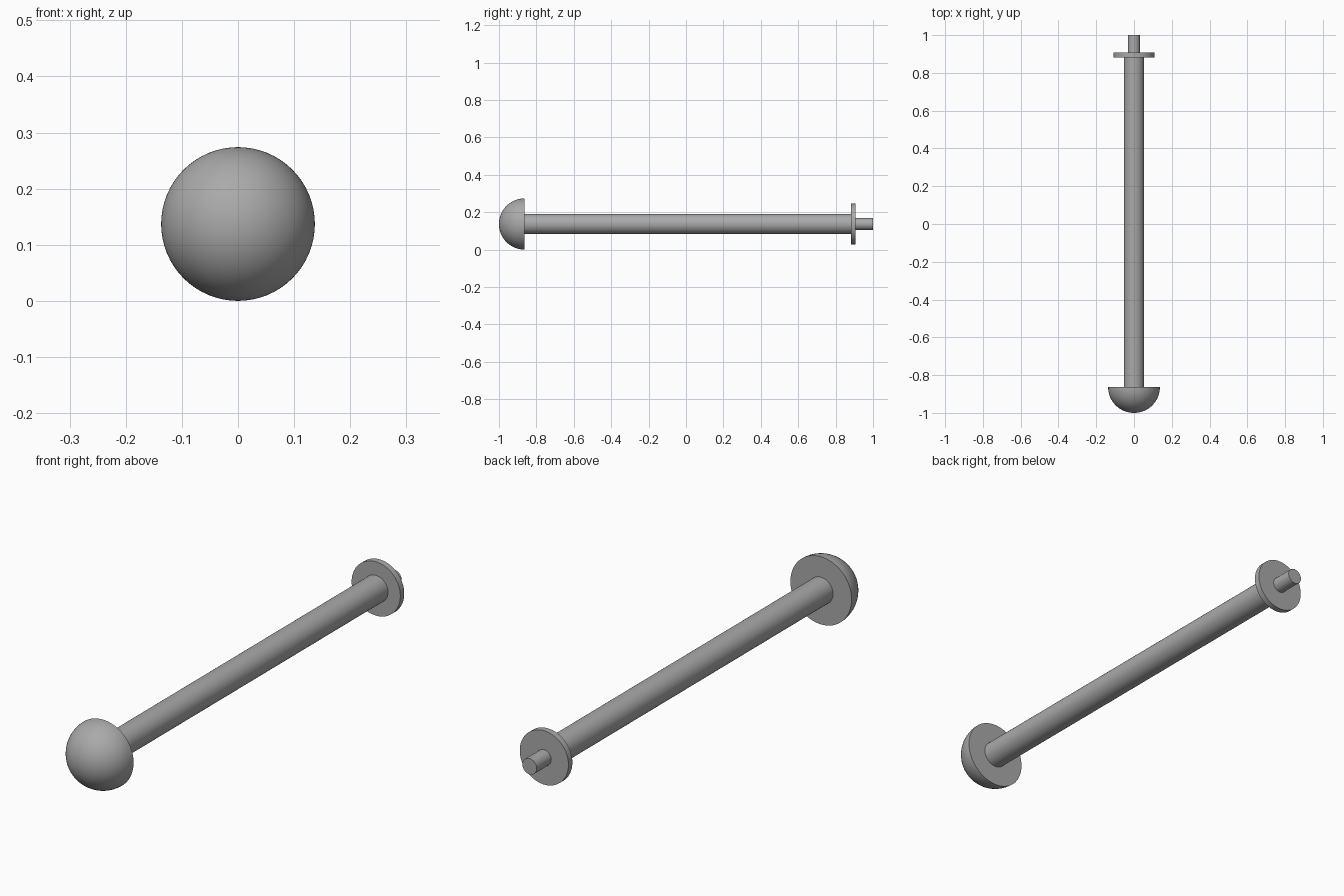
import bpy, bmesh, math

if "Cube" in bpy.data.objects:
    bpy.data.objects.remove(bpy.data.objects["Cube"])

R = 0.137          # head radius, also the axis height
SEGMENTS = 64

steel = bpy.data.materials.new("grey steel")
steel.diffuse_color = (0.4, 0.4, 0.4, 1)
steel.use_nodes = True
steel.node_tree.nodes["Principled BSDF"].inputs["Base Color"].default_value = steel.diffuse_color


def lathe(name, profile):
    """Spin (radius, y) points around the long axis."""
    bm = bmesh.new()
    rings = []
    for r, y in profile:
        if r == 0:
            rings.append([bm.verts.new((0, y, R))])
        else:
            angles = [2 * math.pi * i / SEGMENTS for i in range(SEGMENTS)]
            rings.append([bm.verts.new((r * math.cos(a), y, R + r * math.sin(a))) for a in angles])
    for a, b in zip(rings, rings[1:]):
        for i in range(SEGMENTS):
            j = (i + 1) % SEGMENTS
            corners = [a[i % len(a)], a[j % len(a)], b[j % len(b)], b[i % len(b)]]
            bm.faces.new(list(dict.fromkeys(corners)))
    bmesh.ops.recalc_face_normals(bm, faces=bm.faces)
    mesh = bpy.data.meshes.new(name)
    bm.to_mesh(mesh)
    bm.free()
    mesh.materials.append(steel)
    obj = bpy.data.objects.new(name, mesh)
    bpy.context.collection.objects.link(obj)
    bpy.ops.object.select_all(action='DESELECT')
    obj.select_set(True)
    bpy.context.view_layer.objects.active = obj
    bpy.ops.object.shade_smooth_by_angle(angle=math.radians(30))


def rod(name, radius, y0, y1):
    lathe(name, [(0, y0), (radius, y0), (radius, y1), (0, y1)])


# Domed head: half sphere with a flat back
STEPS = 20
dome = [(0, -1)]
for k in range(1, STEPS + 1):
    t = math.pi / 2 * k / STEPS
    dome.append((R * math.sin(t), -1 + R - R * math.cos(t)))
lathe("domed_head", dome + [(0, -1 + R)])

# Shaft, retaining disc and narrow end pin
rod("shaft", 0.054, -1 + R, 0.882)
rod("retaining_disc", 0.109, 0.882, 0.907)
rod("end_pin", 0.032, 0.907, 1.0)
